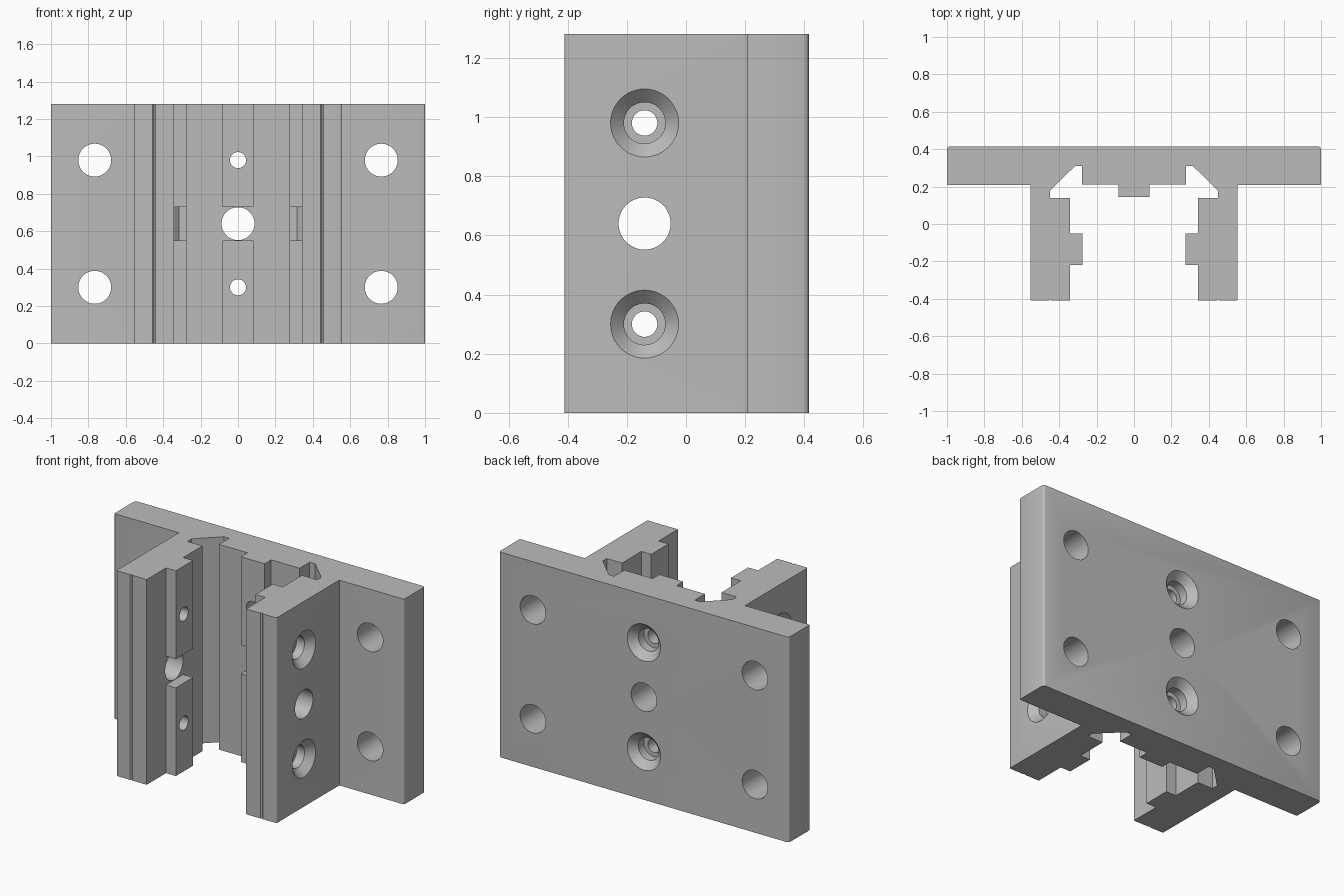
import bpy, bmesh, math
from mathutils import Matrix, Vector

if "Cube" in bpy.data.objects:
    bpy.data.objects.remove(bpy.data.objects["Cube"], do_unlink=True)

HEIGHT = 1.28
MID = HEIGHT / 2
SCREWS = (0.30, 0.98)
BORE_Y = -0.14

metal = bpy.data.materials.new("matte grey metal")
metal.use_nodes = True
grey = (0.5, 0.5, 0.5, 1)
metal.diffuse_color = grey
metal.node_tree.nodes["Principled BSDF"].inputs["Base Color"].default_value = grey


def make_object(name, bm):
    bmesh.ops.recalc_face_normals(bm, faces=bm.faces)
    mesh = bpy.data.meshes.new(name)
    bm.to_mesh(mesh)
    bm.free()
    mesh.materials.append(metal)
    obj = bpy.data.objects.new(name, mesh)
    bpy.context.collection.objects.link(obj)
    return obj


def arc(cx, cy, r, start):
    """Quarter round, counter-clockwise from the start angle."""
    return [(cx + r * math.cos(math.radians(start + a)),
             cy + r * math.sin(math.radians(start + a))) for a in (0, 30, 60, 90)]


def cut(target, name, bm):
    cutter = make_object(name, bm)
    cutter.hide_render = True
    mod = target.modifiers.new(name, 'BOOLEAN')
    mod.operation = 'DIFFERENCE'
    mod.solver = 'EXACT'
    mod.object = cutter
    bpy.context.view_layer.objects.active = target
    bpy.ops.object.modifier_apply(modifier=name)
    bpy.data.objects.remove(cutter, do_unlink=True)


def cut_box(target, name, low, high):
    low, high = Vector(low), Vector(high)
    bm = bmesh.new()
    bmesh.ops.create_cube(bm, size=1)
    bmesh.ops.scale(bm, vec=high - low, verts=bm.verts)
    bmesh.ops.translate(bm, vec=(low + high) / 2, verts=bm.verts)
    cut(target, name, bm)


def cut_hole(target, name, origin, direction, steps, sides=48):
    """Lathed cutter: steps are (radius, depth) pairs along the direction."""
    bm = bmesh.new()
    rings = [[bm.verts.new((r * math.cos(math.tau * i / sides),
                            r * math.sin(math.tau * i / sides), d))
              for i in range(sides)] for r, d in steps]
    for a, b in zip(rings, rings[1:]):
        for i in range(sides):
            j = (i + 1) % sides
            bm.faces.new((a[i], a[j], b[j], b[i]))
    bm.faces.new(rings[0])
    bm.faces.new(rings[-1])
    turn = Vector((0, 0, 1)).rotation_difference(Vector(direction)).to_matrix().to_4x4()
    bm.transform(Matrix.Translation(origin) @ turn)
    cut(target, name, bm)


PLAIN = [(0.088, -0.1), (0.088, 0.4)]
COUNTERSUNK = [(0.125, -0.01), (0.07, 0.045), (0.07, 0.10), (0.043, 0.10), (0.043, 0.4)]

# Extruded body: half of the cross-section, mirrored across x
half = [(0.082, 0.145), (0.082, 0.21), (0.278, 0.21), (0.278, 0.31), (0.315, 0.31),
        (0.448, 0.18), (0.448, 0.14), (0.343, 0.14), (0.343, -0.05), (0.275, -0.05),
        (0.275, -0.22), (0.343, -0.22), (0.343, -0.41), (0.442, -0.41), (0.45, -0.402),
        (0.458, -0.41)]
half += arc(0.545, -0.402, 0.008, 270)
half += [(0.553, 0.208)]
half += arc(0.992, 0.216, 0.008, 270)
half += arc(0.983, 0.398, 0.017, 0)
outline = half + [(-x, y) for x, y in reversed(half)]

bm = bmesh.new()
base = bm.faces.new([bm.verts.new((x, y, 0)) for x, y in outline])
top = bmesh.ops.extrude_face_region(bm, geom=[base])["geom"]
bmesh.ops.translate(bm, vec=(0, 0, HEIGHT),
                    verts=[v for v in top if isinstance(v, bmesh.types.BMVert)])
body = make_object("mounting_bracket", bm)

# Gaps halfway up the rails
lo, hi = MID - 0.09, MID + 0.09
cut_box(body, "centre_rail_gap", (-0.09, 0.1, lo), (0.09, 0.21, hi))
cut_box(body, "right_rail_gap", (-0.343, -0.24, lo), (-0.2, -0.03, hi))
cut_box(body, "left_rail_gap", (0.2, -0.24, lo), (0.343, -0.03, hi))

# Middle bores and countersunk screw holes, entered from the outside
sites = [((0, 0.415), (0, -1, 0)),
         ((0.553, BORE_Y), (-1, 0, 0)),
         ((-0.553, BORE_Y), (1, 0, 0))]
for (x, y), direction in sites:
    cut_hole(body, "middle_bore", (x, y, MID), direction, PLAIN)
    for z in SCREWS:
        cut_hole(body, "screw_hole", (x, y, z), direction, COUNTERSUNK)

# Flange holes
for x in (-0.766, 0.766):
    for z in SCREWS:
        cut_hole(body, "flange_hole", (x, 0.415, z), (0, -1, 0), PLAIN)

bpy.ops.object.select_all(action='DESELECT')
body.select_set(True)
bpy.context.view_layer.objects.active = body
bpy.ops.object.shade_smooth_by_angle(angle=math.radians(31))
